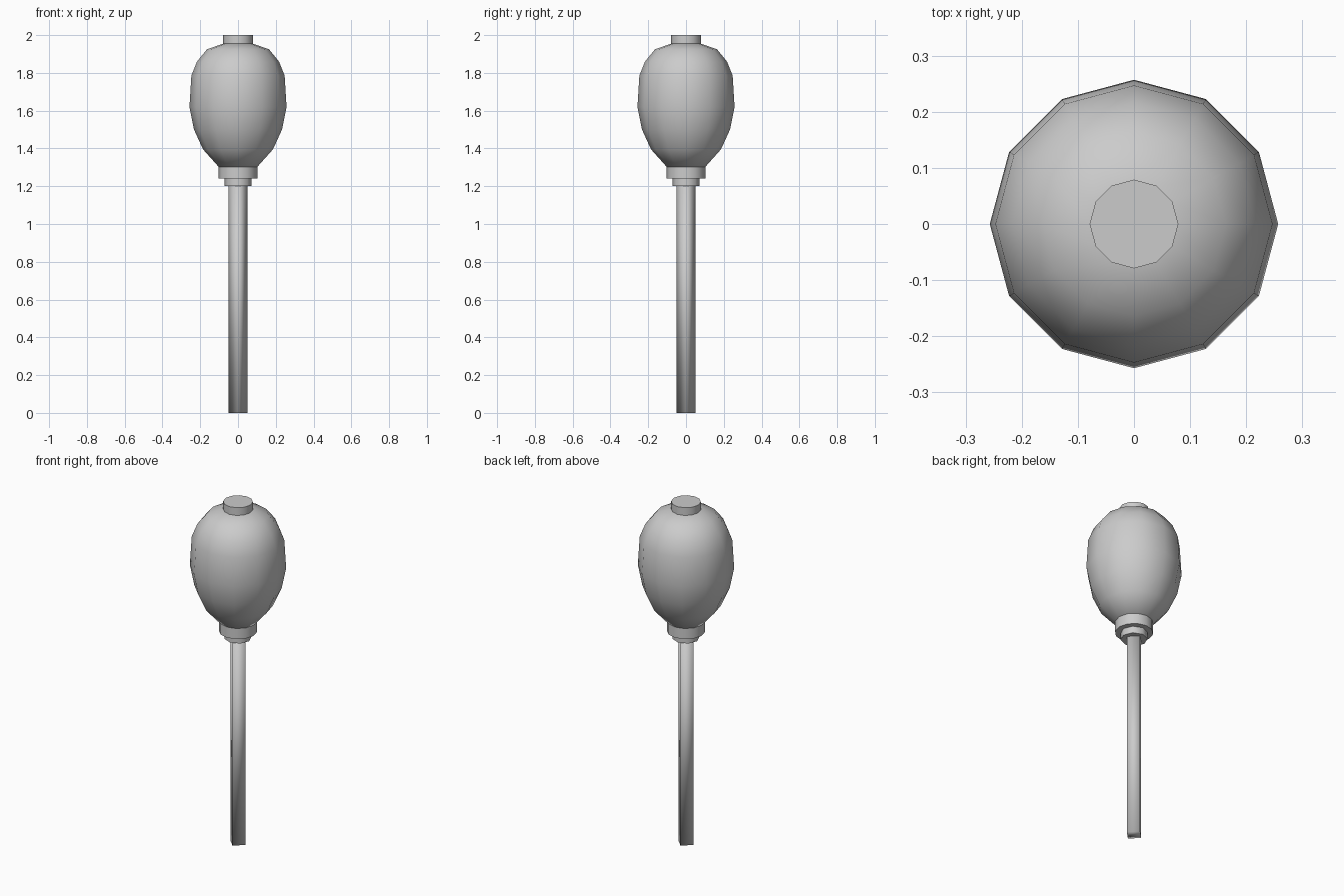
import bpy, bmesh, math

cube = bpy.data.objects.get("Cube")
if cube:
    bpy.data.objects.remove(cube, do_unlink=True)

grey = bpy.data.materials.new("plain_grey")
grey.use_nodes = True
COLOUR = (0.6, 0.6, 0.6, 1)
grey.diffuse_color = COLOUR
grey.node_tree.nodes["Principled BSDF"].inputs["Base Color"].default_value = COLOUR


def turned(name, profile, sides, smooth_angle):
    """Closed solid of revolution from (radius, height) pairs, bottom to top."""
    bm = bmesh.new()
    rings = []
    for r, z in profile:
        rings.append([bm.verts.new((r * math.cos(math.tau * i / sides),
                                    r * math.sin(math.tau * i / sides), z))
                      for i in range(sides)])
    for low, high in zip(rings, rings[1:]):
        for i in range(sides):
            j = (i + 1) % sides
            bm.faces.new((low[i], low[j], high[j], high[i]))
    bm.faces.new(rings[0][::-1])
    bm.faces.new(rings[-1])
    mesh = bpy.data.meshes.new(name)
    bm.to_mesh(mesh)
    bm.free()
    obj = bpy.data.objects.new(name, mesh)
    bpy.context.collection.objects.link(obj)
    mesh.materials.append(grey)
    bpy.ops.object.select_all(action='DESELECT')
    obj.select_set(True)
    bpy.context.view_layer.objects.active = obj
    bpy.ops.object.shade_smooth_by_angle(angle=math.radians(smooth_angle))
    return obj


# Slim square handle, corners on the axes
turned("stem", [(0.05, 0), (0.05, 1.21)], 4, 91)

# Stepped collar under the bulb
turned("lower_ring", [(0.072, 1.2), (0.072, 1.25)], 8, 50)
turned("collar", [(0.102, 1.24), (0.102, 1.305)], 12, 40)

# Egg-shaped head
turned("bulb", [(0.1, 1.3), (0.185, 1.395), (0.233, 1.5), (0.257, 1.62),
                (0.247, 1.785), (0.217, 1.86), (0.164, 1.925), (0.078, 1.955)], 12, 60)

# Cap on top
turned("top_cap", [(0.079, 1.95), (0.079, 2.0)], 12, 40)
